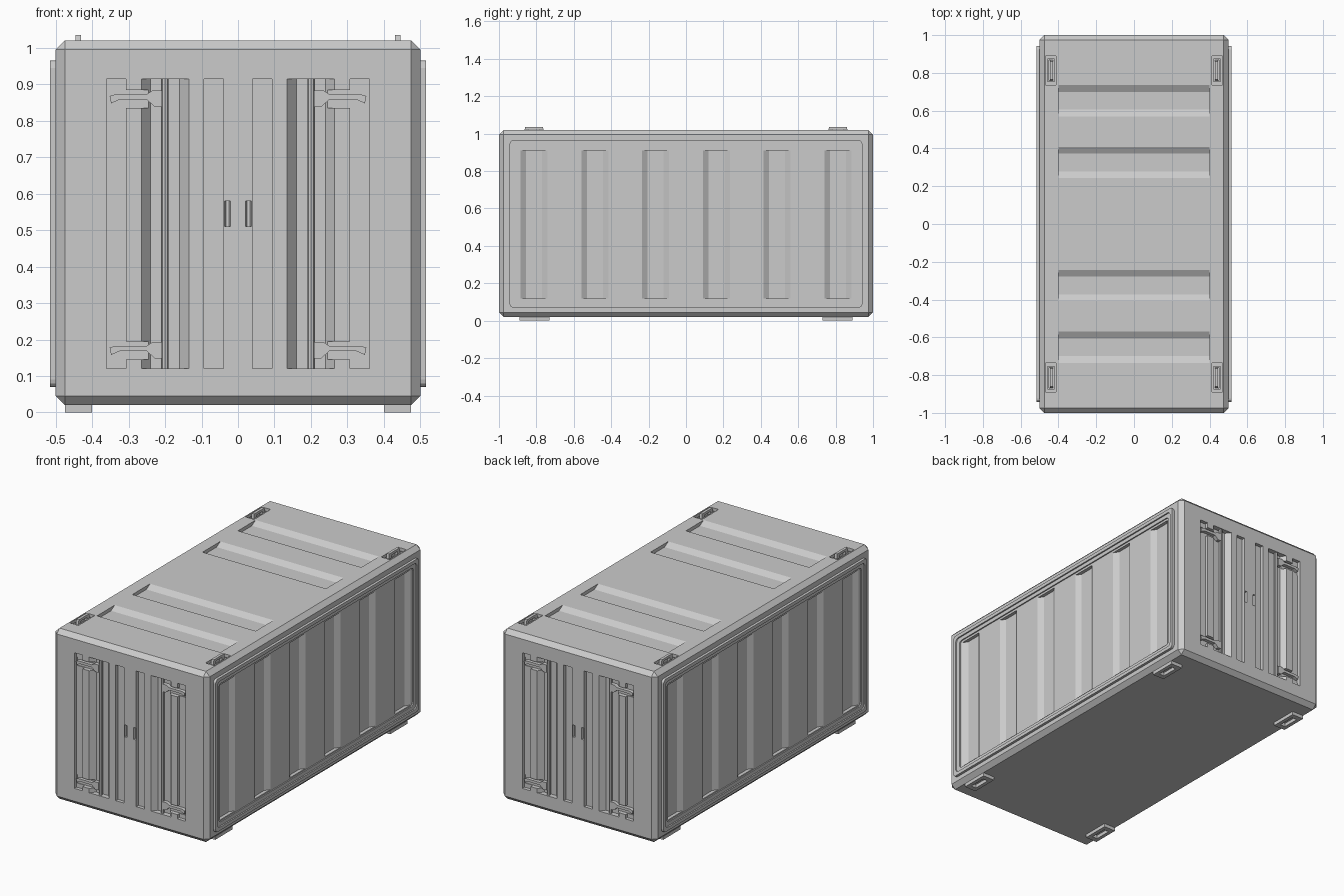
import bpy, bmesh, math
from mathutils import Vector

if "Cube" in bpy.data.objects:
    bpy.data.objects.remove(bpy.data.objects["Cube"])


def finish(name, bm, axes):
    bmesh.ops.recalc_face_normals(bm, faces=bm.faces)
    me = bpy.data.meshes.new(name)
    bm.to_mesh(me)
    bm.free()
    ob = bpy.data.objects.new(name, me)
    bpy.context.collection.objects.link(ob)
    if any(axes):
        m = ob.modifiers.new("mirror", 'MIRROR')
        m.use_axis = axes
        m.use_mirror_merge = False
    return ob


# Axis maps: (u, v, w) -> xyz, with w pointing along the extrusion
XZ = lambda u, v, w: Vector((u, w, v))
XY = lambda u, v, w: Vector((u, v, w))
YZ = lambda u, v, w: Vector((w, u, v))


def prism(bm, pts, f, a, b):
    lo = [bm.verts.new(f(u, v, a)) for u, v in pts]
    hi = [bm.verts.new(f(u, v, b)) for u, v in pts]
    bm.faces.new(lo)
    bm.faces.new(hi)
    n = len(pts)
    for i in range(n):
        j = (i + 1) % n
        bm.faces.new((lo[i], lo[j], hi[j], hi[i]))


def box(bm, x0, x1, y0, y1, z0, z1):
    prism(bm, [(x0, y0), (x1, y0), (x1, y1), (x0, y1)], XY, z0, z1)


def groove(c, w, slope, surf, depth, sign):
    # Trapezoid groove section: across, outward
    h = w / 2
    return [(c - h, surf + sign * .02), (c - h, surf), (c - h + slope, surf - sign * depth),
            (c + h - slope, surf - sign * depth), (c + h, surf), (c + h, surf + sign * .02)]


def rounded(u0, u1, v0, v1, r, n=3):
    pts = []
    for cu, cv, s in ((u1 - r, v1 - r, 0), (u0 + r, v1 - r, 1), (u0 + r, v0 + r, 2), (u1 - r, v0 + r, 3)):
        for k in range(n + 1):
            t = (s + k / n) * math.pi / 2
            pts.append((cu + r * math.cos(t), cv + r * math.sin(t)))
    return pts


def ring(bm, loops):
    # Closed frame through successive loops of equal length
    vs = [[bm.verts.new(p) for p in lp] for lp in loops]
    n = len(vs[0])
    for k in range(len(vs)):
        a, b = vs[k], vs[(k + 1) % len(vs)]
        for i in range(n):
            j = (i + 1) % n
            bm.faces.new((a[i], a[j], b[j], b[i]))


# Chamfered container body
bm = bmesh.new()
box(bm, -.5, .5, -1, 1, .02, 1.02)
bmesh.ops.recalc_face_normals(bm, faces=bm.faces)
bmesh.ops.bevel(bm, geom=bm.edges[:], offset=.025, segments=1, affect='EDGES')
body = finish("container_body", bm, (False, False, False))

cutters = []

# Roof grooves
bm = bmesh.new()
for c in (-.6525, -.325):
    prism(bm, groove(c, .165, .035, 1.02, .02, 1), YZ, -.4, .4)
cutters.append(finish("roof_groove_cutter", bm, (False, True, False)))

# Side wall grooves
bm = bmesh.new()
for c in (-.8125, -.4875, -.1625):
    prism(bm, groove(c, .145, .03, .5, .02, 1), lambda u, v, w: Vector((v, u, w)), .12, .91)
cutters.append(finish("side_groove_cutter", bm, (True, True, False)))

# Door grooves and small grip recesses
bm = bmesh.new()
for c, w, s, d in ((.0665, .053, 0, .02), (.2, .13, .025, .03), (.3335, .053, 0, .02)):
    prism(bm, groove(c, w, s, -1, d, -1), XY, .12, .915)
prism(bm, groove(.029, .016, .004, -1, .015, -1), XY, .51, .58)
cutters.append(finish("door_groove_cutter", bm, (True, True, False)))

# Pockets for latch arms and roof handles
bm = bmesh.new()
for z in (.86, .17):
    box(bm, .215, .358, -1.02, -.976, z - .025, z + .025)
box(bm, .412, .468, -.89, -.737, .995, 1.05)
cutters.append(finish("pocket_cutter", bm, (True, True, False)))

bpy.context.view_layer.objects.active = body
for c in cutters:
    c.hide_render = True
    m = body.modifiers.new("cut", 'BOOLEAN')
    m.operation = 'DIFFERENCE'
    m.solver = 'EXACT'
    m.object = c
    bpy.ops.object.modifier_apply(modifier=m.name)
    bpy.data.objects.remove(c, do_unlink=True)

# Raised stepped frame on each side
bm = bmesh.new()
loops = []
for inset, x in ((0, .49), (0, .515), (.02, .515), (.02, .507), (.042, .507), (.042, .49)):
    pts = rounded(-.943 + inset, .943 - inset, .07 + inset, .965 - inset, .02)
    loops.append([YZ(u, v, x) for u, v in pts])
ring(bm, loops)
finish("side_frame", bm, (True, False, False))

# Door locking rods
bm = bmesh.new()
rod = [(.2 + .01 * math.cos(k * math.pi / 4), -.984 + .01 * math.sin(k * math.pi / 4)) for k in range(8)]
prism(bm, rod, XY, .119, .916)
finish("door_rod", bm, (True, True, False))

# Curved latch arms
arm = [(.352, .868), (.335, .873), (.25, .873), (.235, .883), (.208, .883),
       (.208, .838), (.228, .838), (.25, .858), (.325, .858), (.348, .848)]
bm = bmesh.new()
for dz in (0, -.69):
    prism(bm, [(x, z + dz) for x, z in arm], XZ, -.997, -.975)
finish("latch_arm", bm, (True, True, False))

# Roof lifting handles standing in their pockets
bm = bmesh.new()
prism(bm, [(-.87, .99), (-.86, 1.036), (-.765, 1.036), (-.755, .99), (-.785, .99),
           (-.785, 1.022), (-.84, 1.022), (-.84, .99)], YZ, .43, .446)
ring(bm, [[XY(u, v, z) for u, v in ((.44 - a, -.8135 - b), (.44 + a, -.8135 - b),
          (.44 + a, -.8135 + b), (.44 - a, -.8135 + b))]
          for a, b, z in ((.018, .062, .99), (.018, .062, 1.01), (.011, .055, 1.01), (.011, .055, .99))])
finish("roof_handle", bm, (True, True, False))

# Feet with a slot underneath
bm = bmesh.new()
ring(bm, [[XY(u, v, z) for u, v in ((.4375 - a, -.81 - b), (.4375 + a, -.81 - b),
          (.4375 + a, -.81 + b), (.4375 - a, -.81 + b))]
          for a, b, z in ((.0375, .08, .025), (.0375, .08, 0), (.016, .05, 0), (.016, .05, .025))])
finish("foot", bm, (True, True, False))
